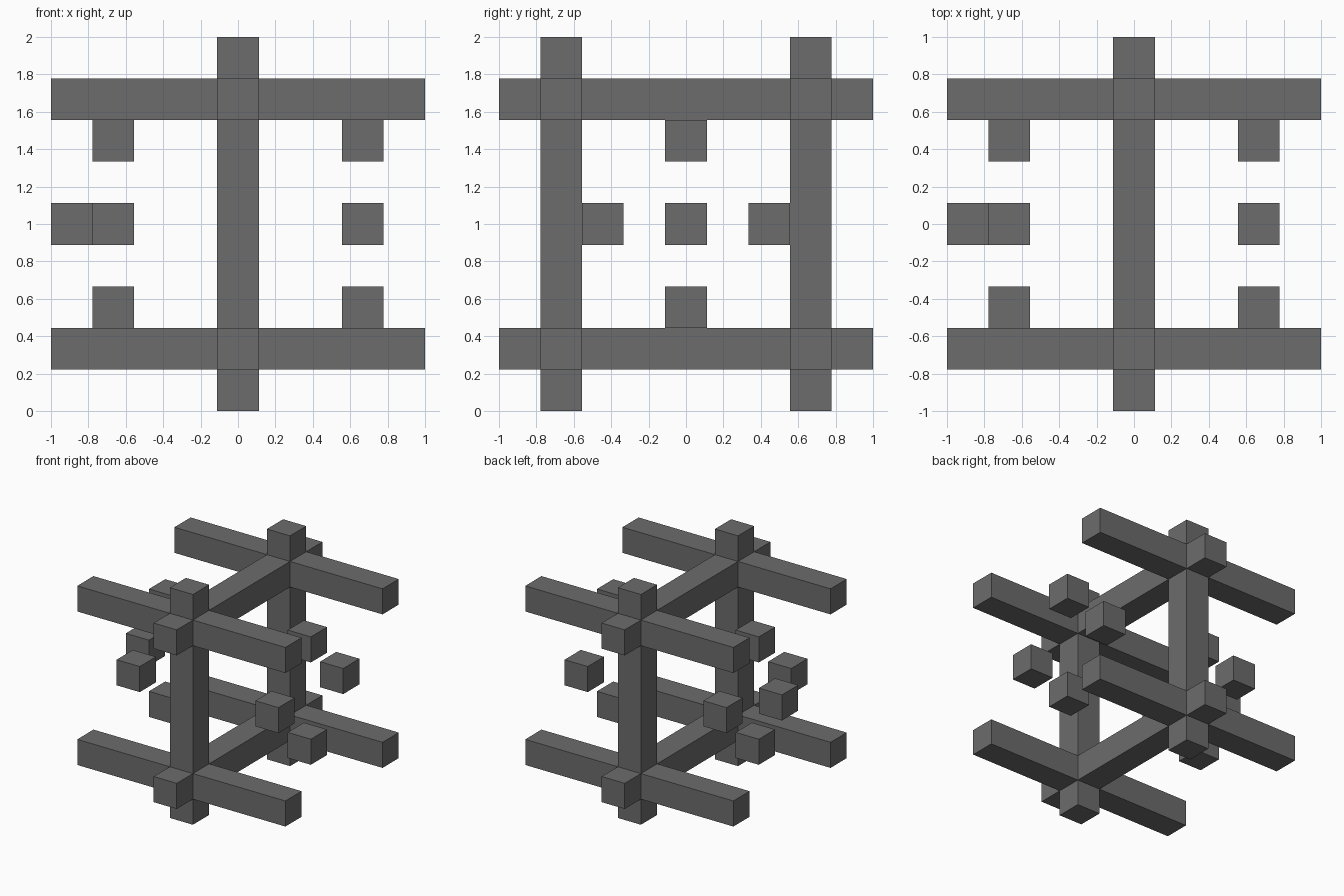
import bpy
import bmesh
from mathutils import Vector, Matrix

old = bpy.data.objects.get("Cube")
if old:
    bpy.data.objects.remove(old, do_unlink=True)

UNIT = 2 / 9                      # everything sits on a nine-cell grid
CENTRE = Vector((0, 0, 1))

grey = bpy.data.materials.new("dark grey")
grey.use_nodes = True
colour = (0.15, 0.15, 0.15, 1)
grey.diffuse_color = colour
grey.node_tree.nodes["Principled BSDF"].inputs["Base Color"].default_value = colour


def block(name, cell, size=(1, 1, 1)):
    """Box with its middle at a grid cell and its size counted in cells."""
    bm = bmesh.new()
    bmesh.ops.create_cube(bm, size=UNIT, matrix=Matrix.Diagonal((*size, 1)))
    mesh = bpy.data.meshes.new(name)
    bm.to_mesh(mesh)
    bm.free()
    mesh.materials.append(grey)
    obj = bpy.data.objects.new(name, mesh)
    obj.location = CENTRE + Vector(cell) * UNIT
    bpy.context.collection.objects.link(obj)


DEPTHS = {"front": -1, "back": 1}
HEIGHTS = {"lower": -1, "upper": 1}
SIDES = {"right": -1, "left": 1}

# Upright posts and the cross bars through them
for depth, y in DEPTHS.items():
    block(f"{depth}_post", (0, 3 * y, 0), (1, 1, 9))
    for height, z in HEIGHTS.items():
        block(f"{depth}_{height}_cross_bar", (0, 3 * y, 3 * z), (9, 1, 1))

# Bars running front to back
for height, z in HEIGHTS.items():
    block(f"{height}_depth_bar", (0, 0, 3 * z), (1, 9, 1))

# Ring of four floating cubes on each side
for side, x in SIDES.items():
    for depth, y in DEPTHS.items():
        block(f"{side}_{depth}_cube", (3 * x, 2 * y, 0))
    for height, z in HEIGHTS.items():
        block(f"{side}_{height}_cube", (3 * x, 0, 2 * z))

# Single outer cube on the right side
block("right_outer_cube", (-4, 0, 0))
